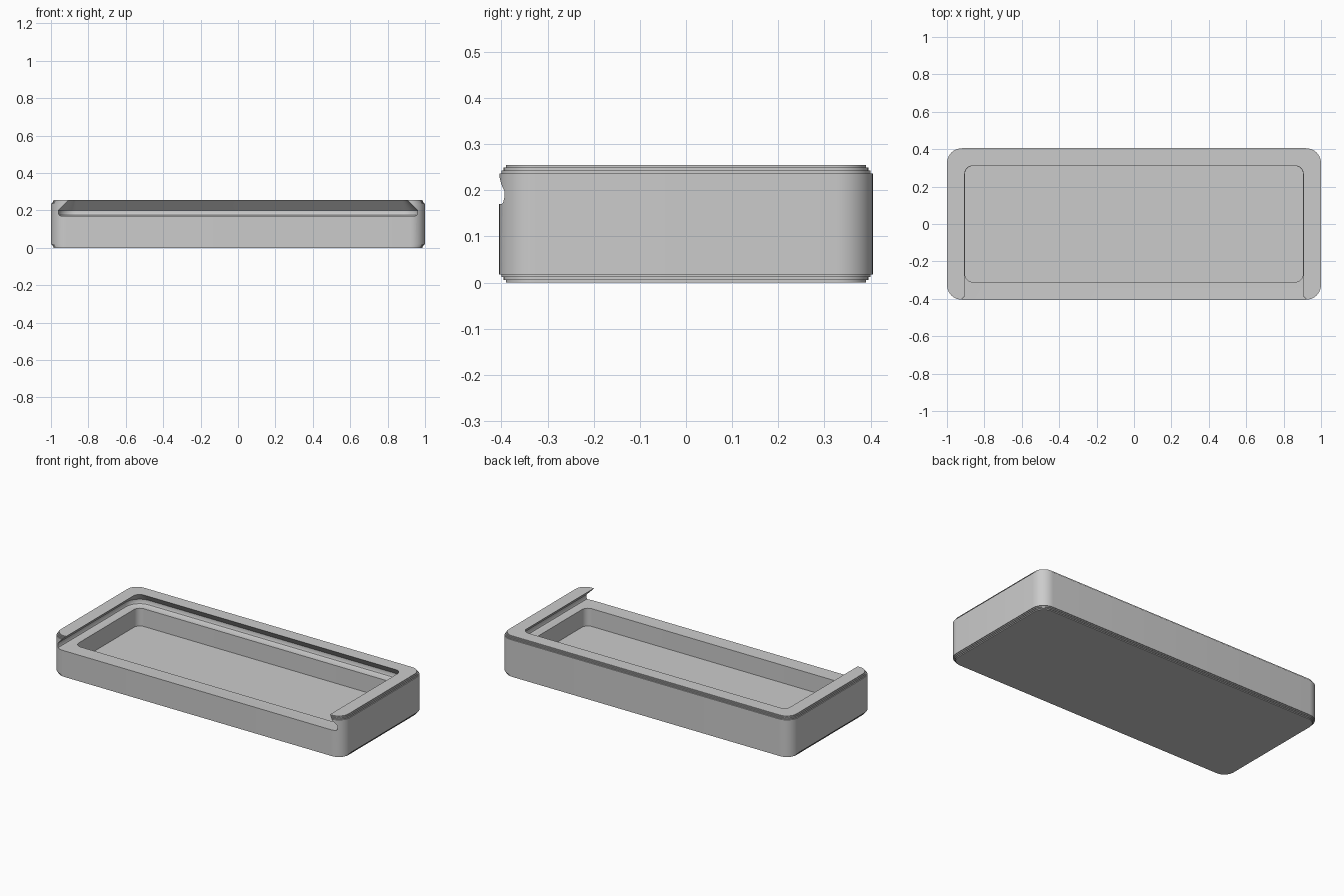
import bpy, bmesh, math
from math import cos, sin, pi, radians

default = bpy.data.objects.get("Cube")
if default:
    bpy.data.objects.remove(default)

HALF_X, HALF_Y, HEIGHT, RADIUS = 1.0, 0.405, 0.255, 0.08
LEDGE, POCKET_FLOOR = 0.17, 0.06

grey = bpy.data.materials.new("warm_grey_plastic")
grey.use_nodes = True
colour = (0.6, 0.6, 0.6, 1)
grey.diffuse_color = colour
grey.node_tree.nodes["Principled BSDF"].inputs["Base Color"].default_value = colour


def rounded_ring(x0, x1, y0, y1, r, steps=10):
    """Counter-clockwise outline of a rounded rectangle."""
    centres = [(x1 - r, y1 - r), (x0 + r, y1 - r), (x0 + r, y0 + r), (x1 - r, y0 + r)]
    return [(cx + r * cos(q * pi / 2 + i * pi / 2 / steps),
             cy + r * sin(q * pi / 2 + i * pi / 2 / steps))
            for q, (cx, cy) in enumerate(centres) for i in range(steps + 1)]


def loft(name, rings):
    """Closed solid through (outline, z) rings from bottom to top."""
    bm = bmesh.new()
    loops = [[bm.verts.new((x, y, z)) for x, y in ring] for ring, z in rings]
    n = len(loops[0])
    for low, high in zip(loops, loops[1:]):
        for i in range(n):
            j = (i + 1) % n
            bm.faces.new((low[i], low[j], high[j], high[i]))
    bm.faces.new(loops[0][::-1])
    bm.faces.new(loops[-1])
    mesh = bpy.data.meshes.new(name)
    bm.to_mesh(mesh)
    bm.free()
    mesh.materials.append(grey)
    obj = bpy.data.objects.new(name, mesh)
    bpy.context.collection.objects.link(obj)
    return obj


# Outer shell with small stepped rims at the bottom and top
def outer(inset):
    return rounded_ring(-HALF_X + inset, HALF_X - inset,
                        -HALF_Y + inset, HALF_Y - inset, RADIUS - inset)


STEP_IN, STEP_UP, STEPS = 0.0048, 0.006, 3
lower = []
for k in range(STEPS, 0, -1):
    z = (STEPS - k) * STEP_UP
    lower += [(outer(k * STEP_IN), z), (outer(k * STEP_IN), z + STEP_UP)]
lower.append((outer(0), STEPS * STEP_UP))
upper = [(ring, HEIGHT - z) for ring, z in reversed(lower)]
box = loft("box_body", lower + upper)

# Storage pocket
pocket = loft("pocket_cutter", [
    (rounded_ring(-0.903, 0.903, -0.31, 0.31, 0.04), z) for z in (POCKET_FLOOR, LEDGE + 0.01)])


# Sliding lid channel, undercut on three sides and open at the front
def channel(grow):
    return rounded_ring(-0.905 - grow, 0.905 + grow, -0.7, 0.31 + grow, 0.04 + grow)


slot = loft("lid_channel_cutter", [
    (channel(0.042), LEDGE), (channel(0.051), LEDGE + 0.004),
    (channel(0.055), LEDGE + 0.013), (channel(0.055), 0.2),
    (channel(0), HEIGHT), (channel(0), HEIGHT + 0.05)])

for cutter in (pocket, slot):
    cut = box.modifiers.new(cutter.name, 'BOOLEAN')
    cut.operation = 'DIFFERENCE'
    cut.solver = 'EXACT'
    cut.object = cutter

# Bake the cuts, remove the cutters and smooth the rounded corners
bpy.context.view_layer.update()
result = box.evaluated_get(bpy.context.evaluated_depsgraph_get())
final = bpy.data.meshes.new_from_object(result)
box.modifiers.clear()
box.data = final
for cutter in (pocket, slot):
    bpy.data.objects.remove(cutter)
bpy.context.view_layer.objects.active = box
box.select_set(True)
bpy.ops.object.shade_smooth_by_angle(angle=radians(30))
